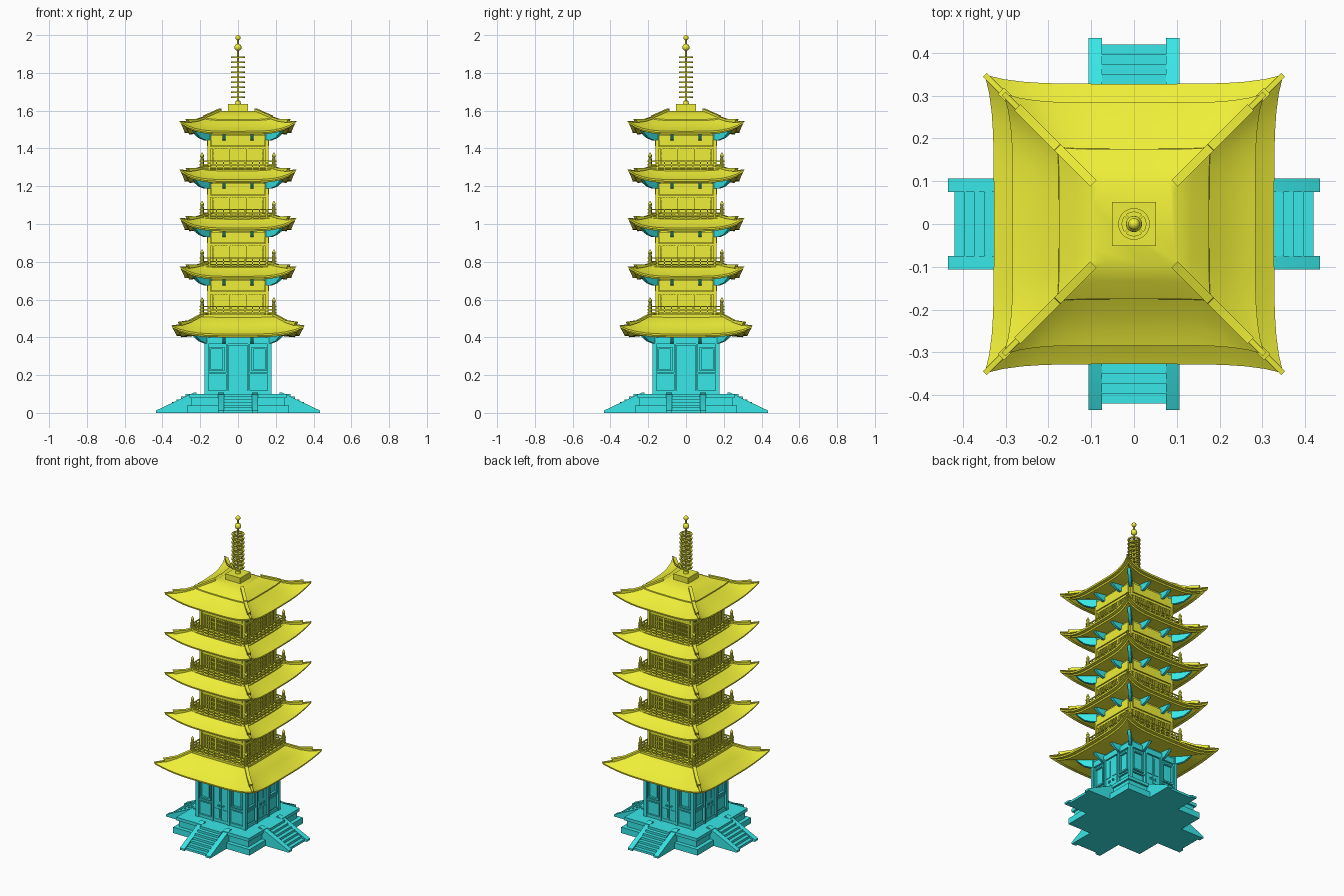
import bpy, bmesh
from math import radians, pi, cos, sin
from mathutils import Matrix, Vector

if "Cube" in bpy.data.objects:
    bpy.data.objects.remove(bpy.data.objects["Cube"])


def material(name, rgb):
    m = bpy.data.materials.new(name)
    m.diffuse_color = (*rgb, 1)
    m.use_nodes = True
    m.node_tree.nodes["Principled BSDF"].inputs["Base Color"].default_value = m.diffuse_color
    return m


CYAN = material("cyan", (0.04, 0.80, 0.80))
YELLOW = material("yellow", (0.86, 0.86, 0.04))


def box(bm, x0, x1, y0, y1, z0, z1):
    v = [bm.verts.new((x, y, z)) for z in (z0, z1) for x, y in ((x0, y0), (x1, y0), (x1, y1), (x0, y1))]
    for f in ((3, 2, 1, 0), (4, 5, 6, 7), (0, 1, 5, 4), (1, 2, 6, 5), (2, 3, 7, 6), (3, 0, 4, 7)):
        bm.faces.new([v[i] for i in f])


def pair(bm, x0, x1, d0, d1, z0, z1):
    """Mirrored boxes on the front face; d is distance out from the axis."""
    box(bm, x0, x1, -d1, -d0, z0, z1)
    box(bm, -x1, -x0, -d1, -d0, z0, z1)


def slab(bm, h, z0, z1):
    box(bm, -h, h, -h, h, z0, z1)


def prism(bm, pts, x0, x1, ang=0):
    """Side profile (distance out, z) extruded across x."""
    rot = Matrix.Rotation(ang, 3, 'Z')
    a, b = [[bm.verts.new(rot @ Vector((x, -d, z))) for d, z in pts] for x in (x0, x1)]
    bm.faces.new(a)
    bm.faces.new(b[::-1])
    for i in range(len(pts)):
        j = (i + 1) % len(pts)
        bm.faces.new((a[i], a[j], b[j], b[i]))


def lathe(bm, pts, seg=16, closed=False, mat=Matrix()):
    rings = [[bm.verts.new(mat @ Vector((r * cos(2 * pi * k / seg), r * sin(2 * pi * k / seg), z)))
              for k in range(seg)] for r, z in pts]
    loops = list(zip(rings, rings[1:])) + ([(rings[-1], rings[0])] if closed else [])
    for a, b in loops:
        for k in range(seg):
            j = (k + 1) % seg
            bm.faces.new((a[k], a[j], b[j], b[k]))
    if not closed:
        bm.faces.new(rings[0])
        bm.faces.new(rings[-1])


def finish(name, bm, mat, four=False):
    if four:
        src = list(bm.faces)
        for k in (1, 2, 3):
            new = bmesh.ops.duplicate(bm, geom=src)["geom"]
            bmesh.ops.rotate(bm, verts=[g for g in new if isinstance(g, bmesh.types.BMVert)],
                             matrix=Matrix.Rotation(k * pi / 2, 3, 'Z'))
    bmesh.ops.recalc_face_normals(bm, faces=bm.faces)
    me = bpy.data.meshes.new(name)
    bm.to_mesh(me)
    bm.free()
    me.materials.append(mat)
    ob = bpy.data.objects.new(name, me)
    bpy.context.collection.objects.link(ob)


def roof(name, profile, lift, ext=0.021, n=16):
    """Square roof with corners that flare out and turn up."""
    hin, hout = profile[0][0], max(p[0] for p in profile)

    def point(h, z, s):
        w = max(0, (h - hin) / (hout - hin))
        return Vector((s * (h + ext * w ** 2), -(h + ext * w ** 2 * abs(s) ** 5), z + lift * w ** 2 * abs(s) ** 4))
    bm = bmesh.new()
    rings = []
    for h, z in profile:
        rings.append([bm.verts.new(Matrix.Rotation(k * pi / 2, 3, 'Z') @ point(h, z, -1 + 2 * i / n))
                      for k in range(4) for i in range(n)])
    for a, b in zip(rings, rings[1:]):
        for i in range(4 * n):
            j = (i + 1) % (4 * n)
            bm.faces.new((a[i], a[j], b[j], b[i]))
    bm.faces.new(rings[0])
    bm.faces.new(rings[-1])
    finish(name, bm, YELLOW)
    # Hip ridges: tall as far as the end cap, then low out to the corner tip
    bm = bmesh.new()
    top = profile[:-4]
    pts = [point(*p, 1) for p in top]
    line = [(-p.y * 2 ** 0.5, p.z) for p in pts]
    mid = line[:-1]
    up = [(d, z + 0.012) for d, z in mid]
    up[-1] = (up[-1][0] + 0.012, up[-1][1] + 0.008)
    prism(bm, mid + up[::-1], -0.010, 0.010, pi / 4)
    tail = line[-2:]
    prism(bm, tail + [(tail[1][0], tail[1][1] + 0.003), (tail[0][0], tail[0][1] + 0.008)], -0.006, 0.006, pi / 4)
    finish(name + "_hip_ridges", bm, YELLOW, True)


def brackets(name, z):
    bm = bmesh.new()
    tusk = [(.14, -.030), (.175, -.032), (.205, -.022), (.23, -.004), (.245, .016), (.14, .022)]
    for x in (-.075, .075):
        prism(bm, [(d, z + h) for d, h in tusk], x - .008, x + .008)
    prism(bm, [(d * 1.41, z + h + max(0, d - .2) * .5) for d, h in tusk], -.009, .009, pi / 4)
    finish(name, bm, CYAN, True)


# Stepped stone platform
bm = bmesh.new()
slab(bm, .27, 0, .038)
slab(bm, .245, .038, .08)
slab(bm, .257, .08, .1)
finish("platform", bm, CYAN)

# Four staircases with sloping side walls
bm = bmesh.new()
n = 7
steps = [(.22, 0), (.42, 0)]
for i in range(n):
    d = .42 - i * .0235
    steps += [(d, .1 * (i + 1) / n), (d - .0235, .1 * (i + 1) / n)]
steps.append((.22, .1))
prism(bm, steps, -.075, .075)
for s in (-1, 1):
    prism(bm, [(.22, 0), (.435, 0), (.435, .012), (.235, .107), (.22, .107)], s * .075, s * .107)
finish("stairs", bm, CYAN, True)

# Ground floor: walls, posts, doors and windows
bm = bmesh.new()
slab(bm, .162, .1, .43)
finish("ground_walls", bm, CYAN)
bm = bmesh.new()
box(bm, .157, .177, -.177, -.157, .1, .43)
pair(bm, .052, .064, .16, .178, .1, .37)
box(bm, -.175, .175, -.174, -.16, .365, .40)
box(bm, -.175, .175, -.172, -.16, .1, .118)
pair(bm, .064, .158, .16, .171, .205, .215)
pair(bm, .075, .148, .16, .168, .125, .198)
finish("ground_posts_and_beams", bm, CYAN, True)
bm = bmesh.new()
pair(bm, .001, .05, .16, .170, .118, .36)
pair(bm, .009, .042, .17, .173, .235, .345)
pair(bm, .009, .042, .17, .173, .13, .185)
for s in (-1, 1):
    lathe(bm, [(.005, -.002), (.009, -.002), (.009, .002), (.005, .002)], 12, True,
          Matrix.Translation((s * .017, -.173, .207)) @ Matrix.Rotation(pi / 2, 4, 'X'))
finish("doors", bm, CYAN, True)
bm = bmesh.new()
pair(bm, .072, .081, .16, .175, .222, .348)
pair(bm, .142, .151, .16, .175, .222, .348)
pair(bm, .081, .142, .16, .175, .222, .231)
pair(bm, .081, .142, .16, .175, .339, .348)
pair(bm, .088, .135, .16, .166, .238, .332)
finish("ground_windows", bm, CYAN, True)

# Lowest, widest roof
brackets("brackets_1", .40)
roof("roof_1", [(.15, .525), (.20, .505), (.25, .465), (.29, .436), (.328, .418),
                (.326, .408), (.305, .408), (.30, .400), (.15, .415)], .042)

# Four upper storeys
for i in range(4):
    b = .52 + .256 * i
    tag = "_" + str(i + 2)
    bm = bmesh.new()
    slab(bm, .150, b - .02, b + .22)
    finish("storey_wall" + tag, bm, YELLOW)

    # Timber frame, plain panel and lattice windows
    bm = bmesh.new()
    box(bm, .145, .161, -.161, -.145, b - .01, b + .21)
    box(bm, -.16, .16, -.158, -.148, b + .108, b + .122)
    box(bm, -.142, .142, -.164, -.148, b + .124, b + .182)
    box(bm, -.16, .16, -.158, -.148, b, b + .022)
    pair(bm, .042, .050, .148, .160, b, b + .11)
    pair(bm, .126, .134, .148, .160, b, b + .11)
    finish("storey_frame" + tag, bm, YELLOW, True)
    bm = bmesh.new()
    for c in (-.088, 0, .088):
        for k in range(6):
            x = c - .035 + k * .014
            box(bm, x - .002, x + .002, -.157, -.149, b + .02, b + .11)
        for z in (.045, .072, .098):
            box(bm, c - .038, c + .038, -.156, -.149, b + z - .002, b + z + .002)
    finish("lattice_windows" + tag, bm, YELLOW, True)

    # Balcony floor, railings and pointed corner posts
    bm = bmesh.new()
    slab(bm, .198, b - .015, b)
    finish("balcony_floor" + tag, bm, YELLOW)
    bm = bmesh.new()
    for z in (.010, .026, .044):
        box(bm, -.205, .205, -.193, -.187, b + z - .003, b + z + .003)
    for k in range(-4, 5):
        box(bm, k * .038 - .003, k * .038 + .003, -.193, -.187, b, b + .044)
    lathe(bm, [(.009, -.02), (.009, .058), (.006, .061), (.010, .068), (.009, .076), (.002, .09)], 10,
          mat=Matrix.Translation((.19, -.19, b)))
    finish("balcony_railing" + tag, bm, YELLOW, True)

    # Roof above the storey
    brackets("brackets" + tag, b + .187)
    e = b + .185
    if i < 3:
        top = [(.14, e + .088), (.18, e + .076), (.21, e + .056), (.25, e + .031), (.284, e + .018)]
    else:
        top = [(.095, e + .126), (.135, e + .105), (.175, e + .080), (.176, e + .074),
               (.21, e + .052), (.25, e + .030), (.284, e + .018)]
    roof("roof" + tag, top + [(.282, e + .008), (.262, e + .008), (.257, e), (.14, e + .015)], .050)

# Spire: square base, rod, ring stack and two balls
bm = bmesh.new()
slab(bm, .052, 1.595, 1.635)
finish("spire_base", bm, YELLOW)
bm = bmesh.new()
lathe(bm, [(.016, 1.63), (.013, 1.65), (.006, 1.655), (.005, 1.99)], 12)
finish("spire_rod", bm, YELLOW)
bm = bmesh.new()
for k in range(9):
    z = 1.672 + k * .0265
    lathe(bm, [(.028, z - .004), (.037, z - .004), (.037, z + .004), (.028, z + .004)], 24, True)
    for a in (pi / 4, -pi / 4):
        prism(bm, [(-.03, z - .003), (.03, z - .003), (.03, z + .003), (-.03, z + .003)], -.003, .003, a)
finish("spire_rings", bm, YELLOW)
bm = bmesh.new()
for z, r in ((1.935, .019), (1.986, .014)):
    bmesh.ops.create_uvsphere(bm, u_segments=16, v_segments=10, radius=r, matrix=Matrix.Translation((0, 0, z)))
finish("spire_balls", bm, YELLOW)

# Smooth shading with sharp edges kept
for ob in bpy.context.collection.objects:
    ob.select_set(True)
    bpy.context.view_layer.objects.active = ob
bpy.ops.object.shade_smooth_by_angle(angle=radians(30))
